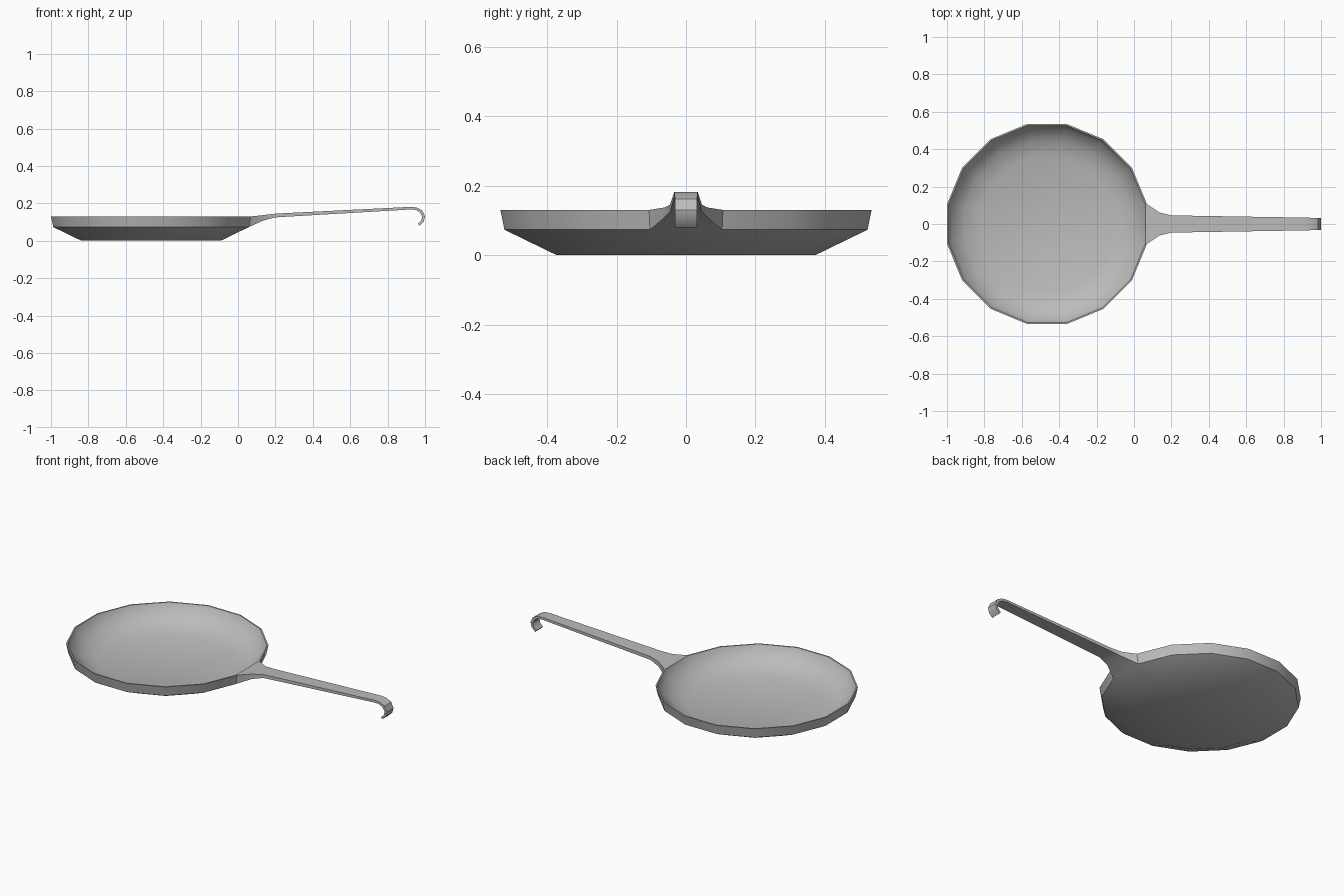
import bpy, bmesh, math
from mathutils import Vector

cube = bpy.data.objects.get("Cube")
if cube:
    bpy.data.objects.remove(cube)

metal = bpy.data.materials.new("grey metal")
metal.use_nodes = True
GREY = (0.5, 0.5, 0.5, 1)
metal.diffuse_color = GREY
metal.node_tree.nodes["Principled BSDF"].inputs["Base Color"].default_value = GREY

SIDES = 16
CENTRE_X = -0.465
bm = bmesh.new()


def ring(radius, z):
    """Sixteen-sided ring with a flat side facing the handle."""
    verts = []
    for i in range(SIDES):
        a = 2 * math.pi * (i - 0.5) / SIDES
        verts.append(bm.verts.new((CENTRE_X + radius * math.cos(a), radius * math.sin(a), z)))
    return verts


def bridge(a, b, skip_first=False):
    n = len(a)
    for i in range(1 if skip_first else 0, n):
        j = (i + 1) % n
        bm.faces.new((a[i], a[j], b[j], b[i]))


# Pan: underside, wall, thin rim and dished inside
profile = [(0.38, 0), (0.533, 0.073), (0.545, 0.13), (0.537, 0.13),
           (0.517, 0.087), (0.45, 0.045), (0.37, 0.018)]
rings = [ring(r, z) for r, z in profile]
bm.faces.new(list(reversed(rings[0])))
for k in range(len(rings) - 1):
    bridge(rings[k], rings[k + 1], skip_first=(k == 1))
bm.faces.new(rings[-1])

# Handle: flows out of the open wall panel and ends in a hook
# (top x, top z, bottom x, bottom z, half width)
sections = [(0.135, 0.137, 0.135, 0.108, 0.062),
            (0.2, 0.145, 0.2, 0.125, 0.046),
            (0.92, 0.181, 0.92, 0.167, 0.034),
            (0.955, 0.178, 0.95, 0.165, 0.033),
            (0.985, 0.162, 0.972, 0.152, 0.032),
            (1.0, 0.13, 0.985, 0.13, 0.031),
            (0.993, 0.102, 0.98, 0.108, 0.031),
            (0.97, 0.08, 0.962, 0.091, 0.031)]
lower, upper = rings[1], rings[2]
previous = [lower[0], lower[1], upper[1], upper[0]]
for xt, zt, xb, zb, w in sections:
    loop = [bm.verts.new(p) for p in
            ((xb, -w, zb), (xb, w, zb), (xt, w, zt), (xt, -w, zt))]
    bridge(previous, loop)
    previous = loop
bm.faces.new(previous)

bmesh.ops.recalc_face_normals(bm, faces=bm.faces)
mesh = bpy.data.meshes.new("frying_pan")
bm.to_mesh(mesh)
bm.free()
pan = bpy.data.objects.new("frying_pan", mesh)
mesh.materials.append(metal)
bpy.context.collection.objects.link(pan)

# Smooth bowl and hook, crisp rim and handle edges
bpy.ops.object.select_all(action='DESELECT')
pan.select_set(True)
bpy.context.view_layer.objects.active = pan
bpy.ops.object.shade_smooth_by_angle(angle=math.radians(35))
